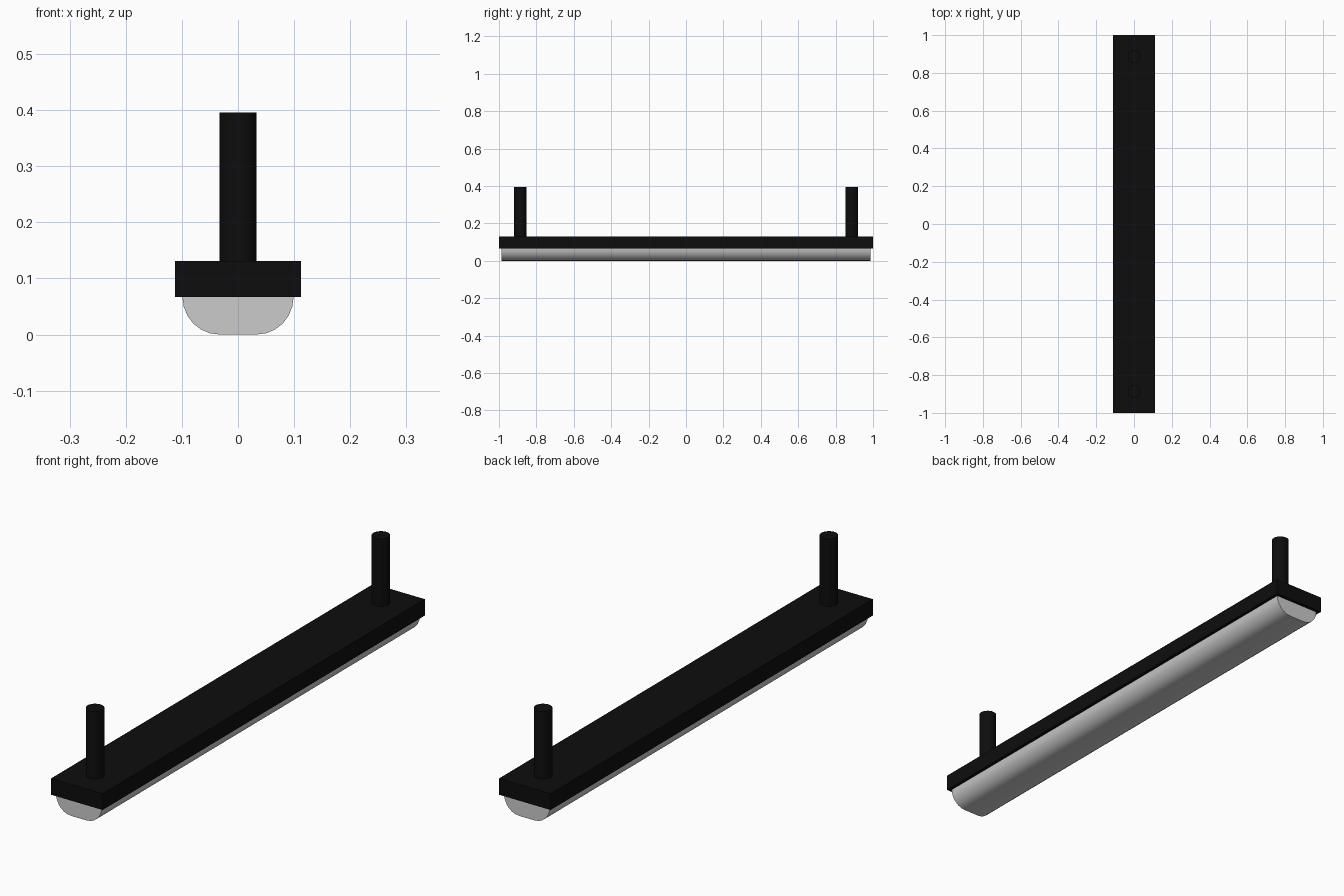
import bpy, bmesh, math

if "Cube" in bpy.data.objects:
    bpy.data.objects.remove(bpy.data.objects["Cube"])

BLACK = bpy.data.materials.new("black_metal")
BLACK.diffuse_color = (0.004, 0.004, 0.004, 1)
BLACK.use_nodes = True
BLACK.node_tree.nodes["Principled BSDF"].inputs["Base Color"].default_value = BLACK.diffuse_color


def finish(bm, name, mat=None, smooth=False):
    bmesh.ops.recalc_face_normals(bm, faces=bm.faces[:])
    me = bpy.data.meshes.new(name)
    bm.to_mesh(me)
    bm.free()
    ob = bpy.data.objects.new(name, me)
    bpy.context.collection.objects.link(ob)
    if mat:
        me.materials.append(mat)
    if smooth:
        bpy.ops.object.select_all(action='DESELECT')
        ob.select_set(True)
        bpy.context.view_layer.objects.active = ob
        bpy.ops.object.shade_smooth_by_angle(angle=math.radians(40))
    return ob


def extrude_profile(name, points, half_len, mat=None, smooth=False):
    """Extrude a closed x-z profile along y, centred on the origin."""
    bm = bmesh.new()
    face = bm.faces.new([bm.verts.new((x, -half_len, z)) for x, z in points])
    out = bmesh.ops.extrude_face_region(bm, geom=[face], use_keep_orig=True)
    verts = [g for g in out["geom"] if isinstance(g, bmesh.types.BMVert)]
    bmesh.ops.translate(bm, verts=verts, vec=(0, 2 * half_len, 0))
    return finish(bm, name, mat, smooth)


# Housing bar
W, Z0, Z1 = 0.112, 0.067, 0.131
extrude_profile("housing", [(-W, Z0), (W, Z0), (W, Z1), (-W, Z1)], 1.0, BLACK)

# Diffuser: flat bottom with rounded lower corners
R, FLAT, SEG = 0.066, 0.033, 6
arc = [(FLAT + R * math.cos(a), Z0 - Z0 * math.sin(a))
       for a in (math.pi / 2 * i / SEG for i in range(SEG + 1))]
extrude_profile("diffuser", arc + [(-x, z) for x, z in reversed(arc)],
                0.987, smooth=True)

# Suspension rods
TOP = 0.396
for side, y in (("front", -0.887), ("back", 0.887)):
    bm = bmesh.new()
    bmesh.ops.create_cone(bm, cap_ends=True, segments=32, radius1=0.033,
                          radius2=0.033, depth=TOP - Z1)
    bmesh.ops.translate(bm, verts=bm.verts[:], vec=(0, y, (TOP + Z1) / 2))
    finish(bm, side + "_rod", BLACK, True)
